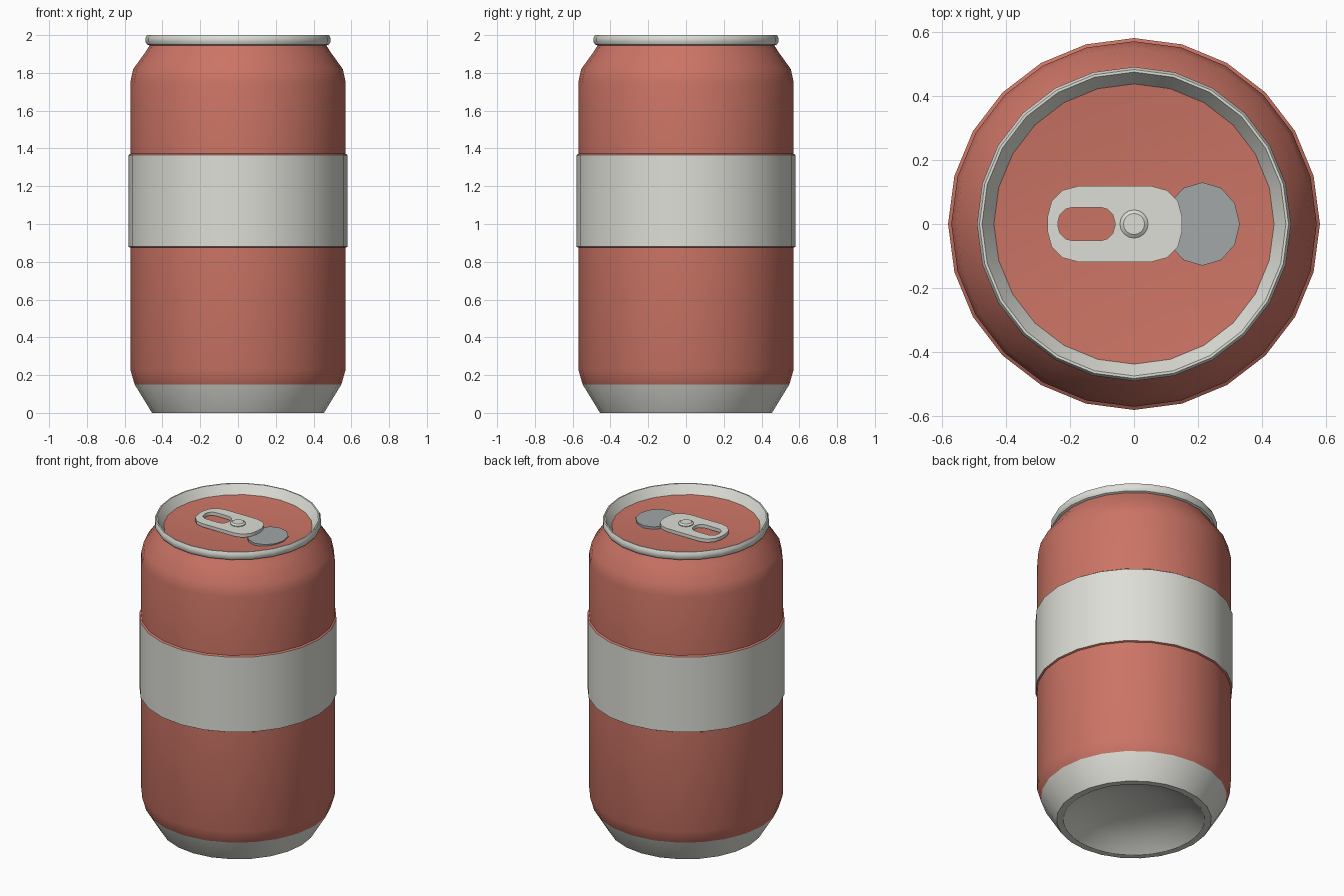
import bpy, bmesh
from math import sin, cos, pi, radians
from mathutils import Vector

cube = bpy.data.objects.get("Cube")
if cube:
    bpy.data.objects.remove(cube)


def material(name, color):
    m = bpy.data.materials.new(name)
    m.use_nodes = True
    m.diffuse_color = (*color, 1)
    m.node_tree.nodes["Principled BSDF"].inputs["Base Color"].default_value = (*color, 1)
    return m


RED = material("red paint", (0.60, 0.175, 0.13))
METAL = material("pale aluminium", (0.73, 0.73, 0.68))
GREY = material("dark grey metal", (0.36, 0.385, 0.385))


def loft(name, loops, mats, strip_mats=None, cap=False, closed=False, angle=35):
    """Skin a list of equal-length point loops; strip_mats picks a material per strip."""
    bm = bmesh.new()
    rings = [[bm.verts.new(p) for p in loop] for loop in loops]
    pairs = list(zip(rings, rings[1:]))
    if closed:
        pairs.append((rings[-1], rings[0]))
    for s, (a, b) in enumerate(pairs):
        n = len(a)
        for i in range(n):
            j = (i + 1) % n
            face = bm.faces.new((a[i], a[j], b[j], b[i]))
            face.material_index = strip_mats[s] if strip_mats else 0
    if cap:
        bm.faces.new(rings[0][::-1])
        bm.faces.new(rings[-1])
    bmesh.ops.remove_doubles(bm, verts=bm.verts, dist=0.0001)
    bmesh.ops.recalc_face_normals(bm, faces=bm.faces)
    mesh = bpy.data.meshes.new(name)
    bm.to_mesh(mesh)
    bm.free()
    for m in mats:
        mesh.materials.append(m)
    ob = bpy.data.objects.new(name, mesh)
    bpy.context.collection.objects.link(ob)
    bpy.ops.object.select_all(action='DESELECT')
    ob.select_set(True)
    bpy.context.view_layer.objects.active = ob
    bpy.ops.object.shade_smooth_by_angle(angle=radians(angle))
    return ob


def circle(r, z, sides, x=0, squash=1):
    return [Vector((x + r * squash * cos(2 * pi * i / sides), r * sin(2 * pi * i / sides), z))
            for i in range(sides)]


def rounded_rect(x0, x1, half, r, z, steps=3):
    corners = [(x1 - r, half - r), (x0 + r, half - r), (x0 + r, r - half), (x1 - r, r - half)]
    return [Vector((cx + r * cos(a), cy + r * sin(a), z))
            for q, (cx, cy) in enumerate(corners)
            for a in [(q + k / steps) * pi / 2 for k in range(steps + 1)]]


# Can: (radius, height, material of the strip that follows), from dome to lid centre
P, M = 0, 1
profile = [
    (0, 0.12, M), (0.18, 0.105, M), (0.33, 0.06, M), (0.415, 0, M),      # hollow base
    (0.455, 0, M), (0.547, 0.15, P), (0.57, 0.23, P),                    # lower taper
    (0.57, 0.875, P), (0.58, 0.88, M), (0.58, 1.365, P), (0.57, 1.372, P),  # label band
    (0.57, 1.75, P), (0.555, 1.82, P), (0.49, 1.91, P),                  # shoulder
    (0.468, 1.945, M), (0.482, 1.95, M), (0.49, 1.965, M), (0.49, 1.985, M),  # rim
    (0.482, 2.0, M), (0.474, 2.0, M),
    (0.437, 1.945, P), (0.25, 1.925, P), (0, 1.92, P),                   # dished lid
]
loft("can_body", [circle(r, z, 24) for r, z, _ in profile], [RED, METAL],
     [m for _, _, m in profile])

# Mouth opening panel
loft("mouth_panel", [circle(0.13, z, 12, 0.213, 0.9) for z in (1.925, 1.94)], [GREY], cap=True)

# Pull tab with finger hole
low, high = 1.938, 1.96
outer = (-0.27, 0.15, 0.118, 0.095)
hole = (-0.237, -0.06, 0.052, 0.045)
loft("pull_tab", [rounded_rect(*outer, low), rounded_rect(*outer, high),
                  rounded_rect(*hole, high), rounded_rect(*hole, low)],
     [METAL], closed=True)

# Rivet holding the tab
loft("rivet", [circle(r, z, 16) for r, z in ((0.044, 1.915), (0.044, 1.965), (0.033, 1.973))],
     [METAL], cap=True)
